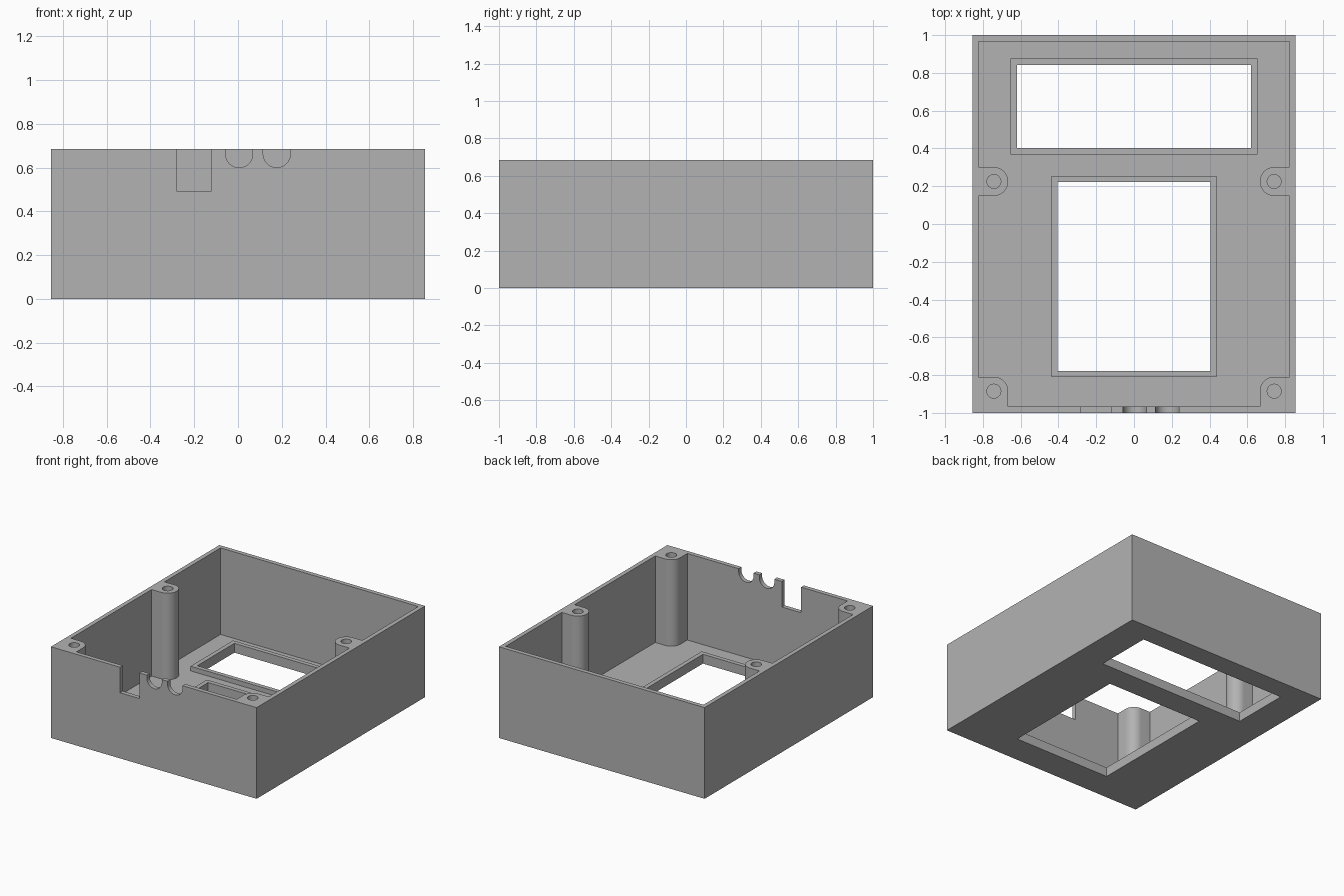
import bpy, bmesh
from math import pi, sin, cos, radians

cube = bpy.data.objects.get("Cube")
if cube:
    bpy.data.objects.remove(cube, do_unlink=True)

HX, HY, HEIGHT = 0.855, 1.0, 0.685   # outer half sizes and height
WALL, FLOOR, RIM_TOP = 0.033, 0.035, 0.07
IX, IY = HX - WALL, HY - WALL
POST_X, POST_R, HOLE_R = 0.742, 0.076, 0.037
MID_Y, FRONT_Y = 0.225, -0.885       # post centre lines

grey = bpy.data.materials.new("plain grey plastic")
grey.use_nodes = True
colour = (0.45, 0.45, 0.45, 1)
grey.diffuse_color = colour
grey.node_tree.nodes["Principled BSDF"].inputs["Base Color"].default_value = colour


def prism(name, points, low, high, axis="z"):
    """Extrude a flat outline from low to high along z or y."""
    bm = bmesh.new()
    place = (lambda a, b: (a, b, low)) if axis == "z" else (lambda a, b: (a, low, b))
    face = bm.faces.new([bm.verts.new(place(a, b)) for a, b in points])
    new = bmesh.ops.extrude_face_region(bm, geom=[face])["geom"]
    step = (0, 0, high - low) if axis == "z" else (0, high - low, 0)
    bmesh.ops.translate(bm, vec=step, verts=[v for v in new if isinstance(v, bmesh.types.BMVert)])
    bmesh.ops.recalc_face_normals(bm, faces=bm.faces)
    mesh = bpy.data.meshes.new(name)
    bm.to_mesh(mesh)
    bm.free()
    mesh.materials.append(grey)
    obj = bpy.data.objects.new(name, mesh)
    bpy.context.collection.objects.link(obj)
    return obj


def rect(x0, x1, y0, y1):
    return [(x0, y0), (x1, y0), (x1, y1), (x0, y1)]


def arc(cx, cy, r, start, end, steps):
    angles = [start + (end - start) * i / steps for i in range(steps + 1)]
    return [(cx + r * cos(a), cy + r * sin(a)) for a in angles]


def combine(target, tool, operation):
    """Apply a boolean and discard the tool."""
    mod = target.modifiers.new(operation.lower(), "BOOLEAN")
    mod.operation, mod.object, mod.solver = operation, tool, "EXACT"
    with bpy.context.temp_override(object=target, active_object=target):
        bpy.ops.object.modifier_apply(modifier=mod.name)
    bpy.data.objects.remove(tool, do_unlink=True)


# Outer block
case = prism("enclosure_case", rect(-HX, HX, -HY, HY), 0, HEIGHT)

# Cavity whose outline steps around the four screw posts
right_side = [(POST_X - POST_R, -IY)]
right_side += arc(POST_X, FRONT_Y, POST_R, pi, pi / 2, 16)
right_side += [(IX, FRONT_Y + POST_R), (IX, MID_Y - POST_R)]
right_side += arc(POST_X, MID_Y, POST_R, 1.5 * pi, pi / 2, 32)
right_side += [(IX, MID_Y + POST_R), (IX, IY)]
left_side = [(-x, y) for x, y in reversed(right_side)]
combine(case, prism("cavity", right_side + left_side, FLOOR, HEIGHT + 0.1), "DIFFERENCE")

# Display and keypad windows, each with a raised rim on the floor
for x, y0, y1 in ((0.62, 0.402, 0.842), (0.404, -0.778, 0.222)):
    e = 0.033
    combine(case, prism("window_rim", rect(-x - e, x + e, y0 - e, y1 + e), FLOOR / 2, RIM_TOP), "UNION")
    combine(case, prism("window", rect(-x, x, y0, y1), -0.1, 0.2), "DIFFERENCE")

# Screw holes
for x in (-POST_X, POST_X):
    for y in (FRONT_Y, MID_Y):
        circle = arc(x, y, HOLE_R, 0, 2 * pi, 32)[:-1]
        combine(case, prism("screw_hole", circle, FLOOR, HEIGHT + 0.1), "DIFFERENCE")

# Front wall connector notch and two rounded cable slots
top = HEIGHT + 0.1
notches = [rect(-0.28, -0.12, 0.493, top)]
for x in (0.005, 0.177):
    notches.append([(x - 0.062, top)] + arc(x, 0.662, 0.062, pi, 2 * pi, 24) + [(x + 0.062, top)])
for outline in notches:
    combine(case, prism("notch", outline, -HY - 0.1, -IY + 0.01, "y"), "DIFFERENCE")

# Smooth the round posts and slots while keeping edges crisp
bpy.ops.object.select_all(action="DESELECT")
case.select_set(True)
bpy.context.view_layer.objects.active = case
bpy.ops.object.shade_smooth_by_angle(angle=radians(30))
